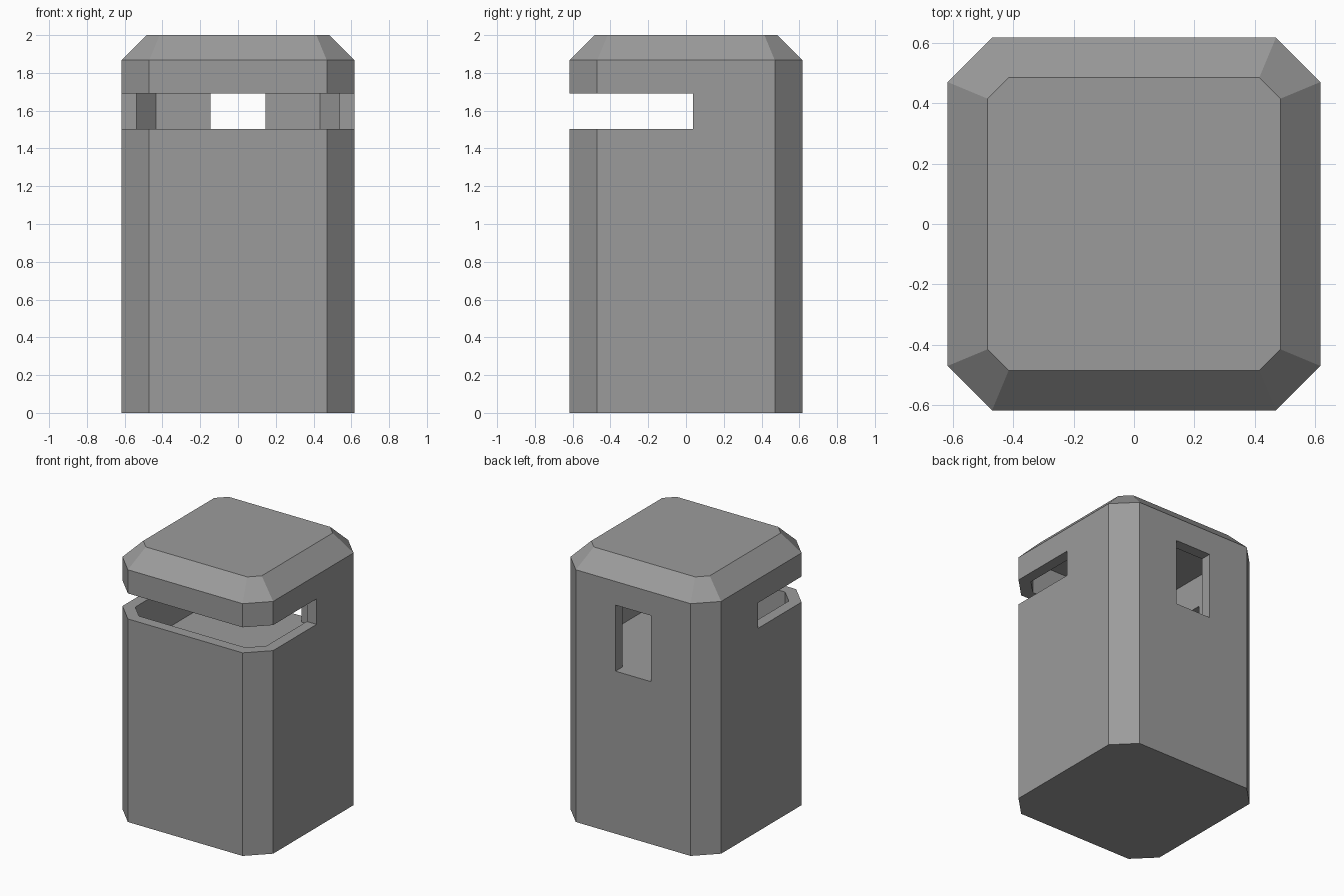
import bpy, bmesh

if "Cube" in bpy.data.objects:
    bpy.data.objects.remove(bpy.data.objects["Cube"])


def octagon(flat, corner):
    """Square of half-width 'flat' whose sides end at 'corner'."""
    f, c = flat, corner
    return [(c, -f), (f, -c), (f, c), (c, f), (-c, f), (-f, c), (-f, -c), (-c, -f)]


# Dark grey concrete
concrete = bpy.data.materials.new("concrete")
concrete.diffuse_color = (0.33, 0.33, 0.33, 1)
concrete.use_nodes = True
concrete.node_tree.nodes["Principled BSDF"].inputs["Base Color"].default_value = concrete.diffuse_color


def link(name, bm):
    bmesh.ops.recalc_face_normals(bm, faces=bm.faces)
    mesh = bpy.data.meshes.new(name)
    bm.to_mesh(mesh)
    bm.free()
    mesh.materials.append(concrete)
    obj = bpy.data.objects.new(name, mesh)
    bpy.context.collection.objects.link(obj)
    return obj


def loft(name, sections):
    """Solid through octagonal sections (flat, corner, z)."""
    bm = bmesh.new()
    rings = [[bm.verts.new((x, y, z)) for x, y in octagon(f, c)] for f, c, z in sections]
    for a, b in zip(rings, rings[1:]):
        for i in range(8):
            j = (i + 1) % 8
            bm.faces.new((a[i], a[j], b[j], b[i]))
    bm.faces.new(rings[0][::-1])
    bm.faces.new(rings[-1])
    return link(name, bm)


def box(name, lo, hi):
    bm = bmesh.new()
    bmesh.ops.create_cube(bm, size=1)
    for v in bm.verts:
        v.co = [hi[k] if v.co[k] > 0 else lo[k] for k in range(3)]
    return link(name, bm)


# Chamfered tower with bevelled roof
tower = loft("bunker_tower", [(0.617, 0.47, 0), (0.617, 0.47, 1.867), (0.485, 0.415, 2.0)])

# Inner room, wrap-around viewing slit, rear opening
cutters = [
    loft("room_cutter", [(0.537, 0.435, 1.203), (0.537, 0.435, 1.925)]),
    box("slit_cutter", (-0.8, -0.8, 1.503), (0.8, 0.038, 1.692)),
    box("rear_opening_cutter", (-0.145, 0.3, 1.203), (0.145, 0.8, 1.692)),
]
bpy.context.view_layer.objects.active = tower
for cutter in cutters:
    cutter.hide_render = True
    mod = tower.modifiers.new(cutter.name, 'BOOLEAN')
    mod.operation = 'DIFFERENCE'
    mod.solver = 'EXACT'
    mod.object = cutter
    bpy.ops.object.modifier_apply(modifier=mod.name)
    bpy.data.objects.remove(cutter)
